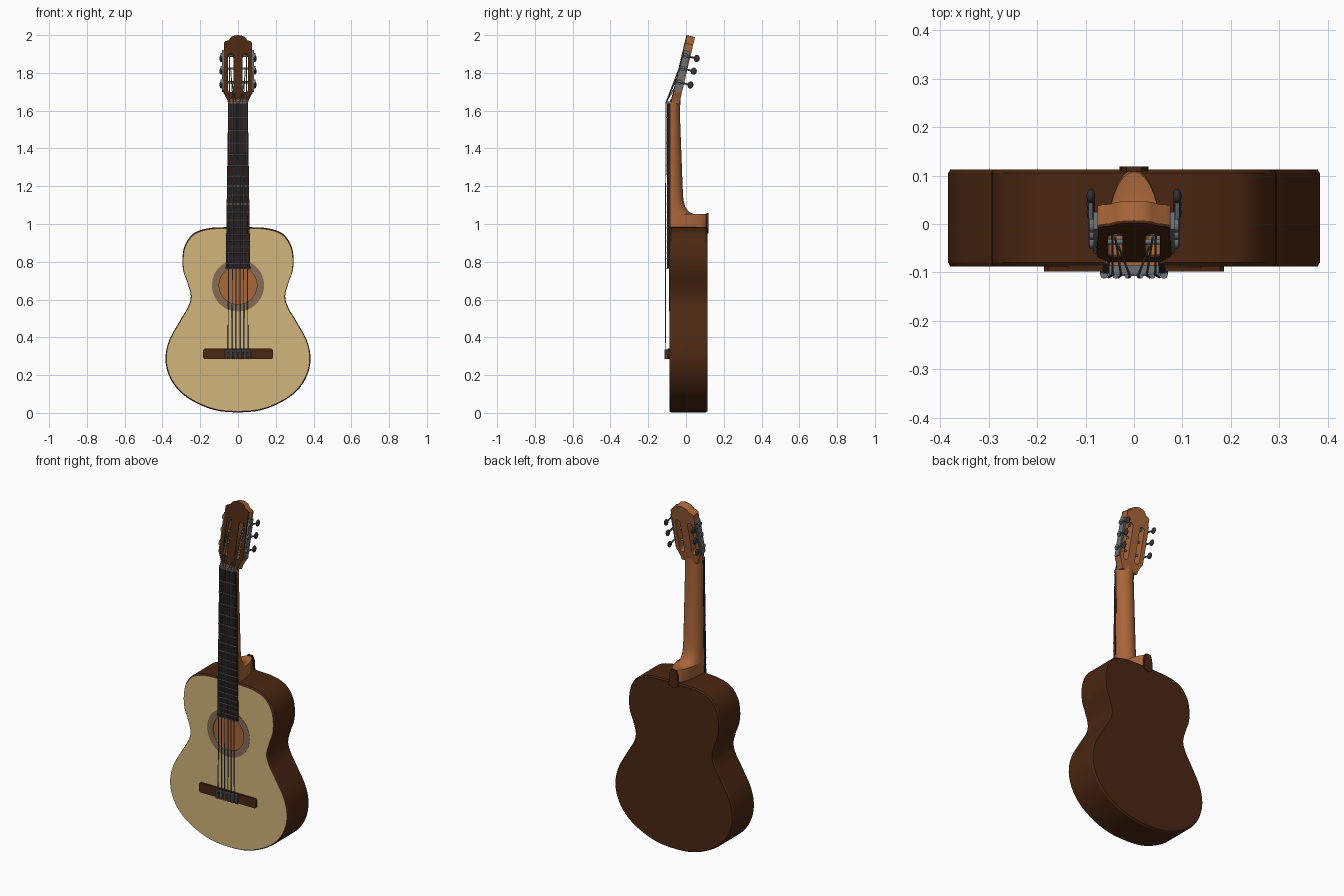
import bpy, bmesh, math
from mathutils import Vector, Matrix

cube = bpy.data.objects.get("Cube")
if cube:
    bpy.data.objects.remove(cube, do_unlink=True)


def material(name, rgb):
    m = bpy.data.materials.new(name)
    m.use_nodes = True
    m.diffuse_color = (*rgb, 1)
    m.node_tree.nodes["Principled BSDF"].inputs["Base Color"].default_value = (*rgb, 1)
    return m


SPRUCE = material("pale_spruce", (0.64, 0.46, 0.2))
DARK = material("dark_rosewood", (0.068, 0.02, 0.006))
CEDAR = material("orange_cedar", (0.4, 0.135, 0.042))
ROSE = material("rosette_brown", (0.25, 0.155, 0.09))
EBONY = material("black_ebony", (0.022, 0.014, 0.012))
METAL = material("grey_metal", (0.15, 0.165, 0.175))
KNOB = material("dark_knob", (0.035, 0.033, 0.035))

# Tilted frame of the headstock: local y is depth, local z runs along its length
HEAD = Matrix.Translation((0, -0.082, 1.645)) @ Matrix.Rotation(math.radians(-13.3), 4, 'X')
parts = []


def finish(name, bm, mats, matrix=None):
    bmesh.ops.recalc_face_normals(bm, faces=bm.faces[:])
    if matrix:
        bm.transform(matrix)
    me = bpy.data.meshes.new(name)
    bm.to_mesh(me)
    bm.free()
    for m in mats:
        me.materials.append(m)
    ob = bpy.data.objects.new(name, me)
    bpy.context.collection.objects.link(ob)
    parts.append(ob)
    return ob


def scaled(loop, s, centre=(0, 0.45)):
    return [(centre[0] + (x - centre[0]) * s, centre[1] + (z - centre[1]) * s) for x, z in loop]


def plate(name, outer, holes, y0, y1, mats, front_scale=1, back_scale=1, matrix=None):
    """Flat board in the xz plane with holes; mats are front, side, back, hole wall."""
    bm = bmesh.new()
    caps = ([], [])
    for k, loop in enumerate([outer] + holes):
        rings = []
        for side, (y, s) in enumerate(((y0, front_scale), (y1, back_scale))):
            pts = scaled(loop, s) if k == 0 else loop
            vs = [bm.verts.new((x, y, z)) for x, z in pts]
            caps[side].extend(bm.edges.new((vs[i - 1], vs[i])) for i in range(len(vs)))
            rings.append(vs)
        a, b = rings
        for i in range(len(a)):
            bm.faces.new((a[i - 1], a[i], b[i], b[i - 1])).material_index = 3 if k else 1
    for edges, index in zip(caps, (0, 2)):
        res = bmesh.ops.triangle_fill(bm, use_beauty=True, use_dissolve=False, edges=edges)
        for g in res["geom"]:
            if isinstance(g, bmesh.types.BMFace):
                g.material_index = index
    return finish(name, bm, mats, matrix)


def box(name, x0, x1, y0, y1, z0, z1, mat, matrix=None):
    return plate(name, [(x0, z0), (x1, z0), (x1, z1), (x0, z1)], [], y0, y1, [mat] * 4, matrix=matrix)


def rods(name, pairs, radius, mat, sides=8):
    """One object made of straight rods between pairs of points."""
    bm = bmesh.new()
    for a, b in pairs:
        a, b = Vector(a), Vector(b)
        d = b - a
        m = Matrix.Translation((a + b) / 2) @ d.to_track_quat('Z', 'Y').to_matrix().to_4x4()
        bmesh.ops.create_cone(bm, cap_ends=True, segments=sides, radius1=radius,
                              radius2=radius, depth=d.length, matrix=m)
    return finish(name, bm, [mat])


def mirrored(half):
    return half + [(-x, z) for x, z in reversed(half) if x > 1e-6]


def smooth_loop(pts, steps=6):
    """Closed Catmull-Rom curve through the points."""
    out, n = [], len(pts)
    for i in range(n):
        p, q, r, s = (Vector(pts[(i + k) % n]) for k in (-1, 0, 1, 2))
        for j in range(steps):
            t = j / steps
            v = 0.5 * (2 * q + (r - p) * t + (2 * p - 5 * q + 4 * r - s) * t * t
                       + (3 * q - p - 3 * r + s) * t ** 3)
            out.append((v.x, v.y))
    return out


def circle(r, cz, n=48):
    return [(r * math.cos(2 * math.pi * i / n), cz + r * math.sin(2 * math.pi * i / n)) for i in range(n)]


# Body: soundboard with hole, hollow sides, back
outline = smooth_loop(mirrored([
    (0, 0.003), (0.11, 0.012), (0.21, 0.047), (0.3, 0.105), (0.36, 0.185), (0.384, 0.28), (0.366, 0.38),
    (0.312, 0.48), (0.265, 0.56), (0.25, 0.62), (0.268, 0.69), (0.289, 0.75), (0.294, 0.82),
    (0.28, 0.89), (0.235, 0.95), (0.16, 0.977), (0.07, 0.983), (0, 0.983)]))
HOLE_Z = 0.675
plate("soundboard", outline, [circle(0.1, HOLE_Z)], -0.088, -0.08,
      [SPRUCE, DARK, CEDAR, SPRUCE], front_scale=0.988)
plate("body_sides", outline, [scaled(outline, 0.97)], -0.08, 0.105, [DARK, DARK, DARK, CEDAR])
plate("body_back", outline, [], 0.105, 0.113, [CEDAR, DARK, DARK, DARK], back_scale=0.988)
plate("rosette", circle(0.138, HOLE_Z), [circle(0.1, HOLE_Z)], -0.0895, -0.0875, [ROSE] * 4)

# Neck and heel: half-round sections lofted upward (height, half width, back depth)
sections = [(0.975, 0.061, 0.11), (1.04, 0.06, 0.113), (1.053, 0.06, 0.108), (1.05, 0.06, 0.07),
            (1.053, 0.06, 0.04), (1.065, 0.06, 0.015), (1.09, 0.059, -0.004), (1.13, 0.058, -0.014),
            (1.2, 0.057, -0.018), (1.6, 0.052, -0.033), (1.66, 0.051, -0.028)]
bm = bmesh.new()
rings = []
for z, w, back in sections:
    arc = [math.pi * i / 16 for i in range(17)]
    rings.append([bm.verts.new((w * math.cos(t), -0.086 + (back + 0.086) * math.sin(t) ** 0.85
                                if 0 < t < math.pi else -0.086, z)) for t in arc])
for a, b in zip(rings, rings[1:]):
    for i in range(len(a)):
        bm.faces.new((a[i - 1], a[i], b[i], b[i - 1]))
bm.faces.new(rings[0])
bm.faces.new(rings[-1])
finish("neck", bm, [CEDAR])
plate("heel_cap", mirrored([(0, 0.95), (0.03, 0.965), (0.026, 1.03), (0.016, 1.056), (0, 1.058)]),
      [], 0.108, 0.119, [DARK] * 4)

# Fingerboard, frets and nut
NUT, SCALE, END = 1.637, 1.31, 0.765


def board_half(z):
    return 0.052 + (NUT - z) / (NUT - END) * 0.013


plate("fingerboard", [(-board_half(END), END), (board_half(END), END), (0.052, NUT), (-0.052, NUT)],
      [], -0.1, -0.082, [EBONY] * 4)
frets = [NUT - SCALE * (1 - 2 ** (-n / 12)) for n in range(1, 20)]
rods("frets", [((-board_half(z), -0.1, z), (board_half(z), -0.1, z)) for z in frets], 0.003, METAL, 6)
box("nut", -0.052, 0.052, -0.104, -0.08, NUT, NUT + 0.012, METAL)

# Headstock with two open slots
head_outline = mirrored([(0.052, 0), (0.056, 0.02), (0.066, 0.042), (0.076, 0.06), (0.078, 0.085),
                         (0.074, 0.25), (0.075, 0.322), (0.066, 0.331), (0.05, 0.337),
                         (0.036, 0.355), (0.02, 0.362), (0, 0.365)])


def slot(side):
    arc = [math.pi * i / 10 for i in range(11)]
    top = [(0.015 * math.cos(t), 0.25 + 0.015 * math.sin(t)) for t in arc]
    low = [(-0.015 * math.cos(t), 0.07 - 0.015 * math.sin(t)) for t in arc]
    return [(side * 0.039 + x, z) for x, z in top + low]


slots = [slot(-1), slot(1)]
plate("headstock_veneer", head_outline, slots, 0, 0.006, [DARK, DARK, CEDAR, DARK], matrix=HEAD)
plate("headstock", head_outline, slots, 0.006, 0.047, [CEDAR] * 4, matrix=HEAD)

# Tuners on each side: plate, rollers, shafts, gears and knobs
posts = (0.257, 0.188, 0.113)
for side, label in ((1, "left"), (-1, "right")):
    xs = sorted((side * 0.074, side * 0.084))
    box(label + "_tuner_plate", *xs, 0.006, 0.042, 0.065, 0.285, METAL, HEAD)
    rods(label + "_rollers", [(HEAD @ Vector((side * 0.02, 0.02, h)), HEAD @ Vector((side * 0.09, 0.02, h)))
                              for h in posts], 0.006, METAL, 12)
    rods(label + "_gears", [(HEAD @ Vector((side * 0.084, 0.02, h)), HEAD @ Vector((side * 0.092, 0.02, h)))
                            for h in posts], 0.014, METAL, 14)
    rods(label + "_shafts", [(HEAD @ Vector((side * 0.089, 0.01, h)), HEAD @ Vector((side * 0.089, 0.075, h)))
                             for h in posts], 0.005, METAL)
    bm = bmesh.new()
    for h in posts:
        bmesh.ops.create_uvsphere(bm, u_segments=14, v_segments=10, radius=1,
                                  matrix=Matrix.Translation((side * 0.089, 0.082, h))
                                  @ Matrix.Diagonal((0.009, 0.016, 0.019, 1)))
    finish(label + "_knobs", bm, [KNOB], HEAD)

# Bridge with tie block
plate("bridge", mirrored([(0.178, 0.284), (0.186, 0.292), (0.186, 0.332), (0.178, 0.34)]),
      [], -0.098, -0.086, [DARK] * 4)
box("tie_block", -0.07, 0.07, -0.104, -0.09, 0.284, 0.312, DARK)
box("saddle", -0.068, 0.068, -0.107, -0.09, 0.323, 0.332, METAL)

# Six strings, from ties over saddle and nut to the rollers
strings, ties = [], []
for i in range(6):
    u = (i - 2.5) / 2.5
    low, top = Vector((u * 0.053, -0.11, 0.3)), Vector((u * 0.044, -0.106, NUT + 0.006))
    row = (2, 1, 0)[i] if i < 3 else i - 3
    end = HEAD @ Vector((math.copysign(0.039 + (abs(u) - 0.6) * 0.015, u), 0.013, posts[2 - row]))
    strings += [(low, top), (top, end)]
    ties.append(((u * 0.062, -0.105, 0.285), (u * 0.062, -0.105, 0.336)))
rods("strings", strings, 0.0026, METAL, 6)
rods("string_ties", ties, 0.008, METAL, 10)

# Smooth shading with sharp edges kept
bpy.ops.object.select_all(action='DESELECT')
for ob in parts:
    ob.select_set(True)
bpy.context.view_layer.objects.active = parts[0]
bpy.ops.object.shade_smooth_by_angle(angle=math.radians(32))
